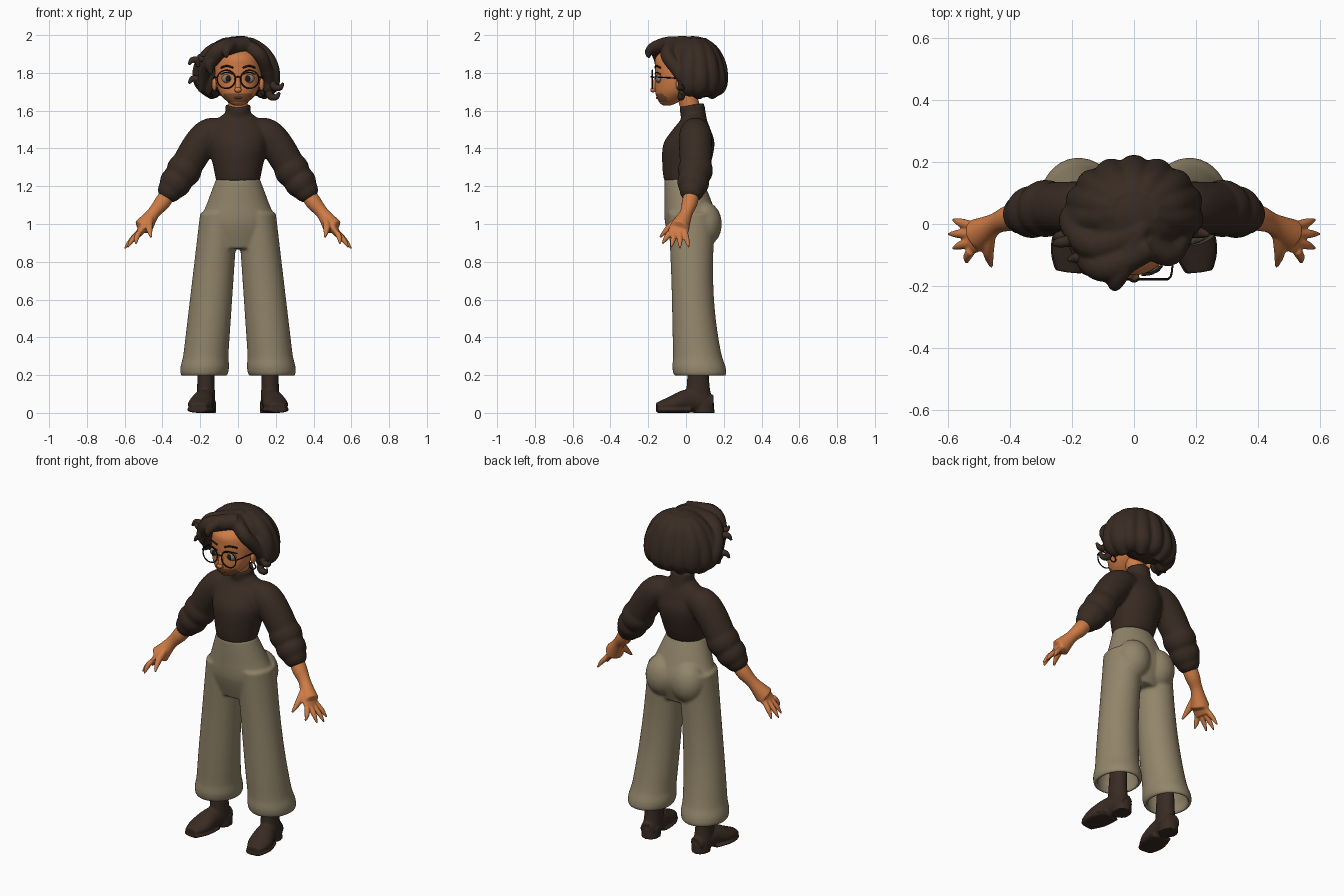
import bpy, bmesh, math
from mathutils import Vector, Matrix

default_cube = bpy.data.objects.get("Cube")
if default_cube:
    bpy.data.objects.remove(default_cube)

X, Y, Z = Matrix.Identity(3)
SIDES = {"left": 1, "right": -1}


def material(name, *rgb):
    mat = bpy.data.materials.new(name)
    mat.use_nodes = True
    mat.diffuse_color = (*rgb, 1)
    shader = mat.node_tree.nodes["Principled BSDF"]
    shader.inputs["Base Color"].default_value = (*rgb, 1)
    shader.inputs["Roughness"].default_value = .8
    return mat


DARK = material("dark_brown", .04, .024, .016)
KHAKI = material("khaki_cloth", .29, .235, .145)
SKIN = material("warm_skin", .62, .2, .06)
MOUTH = material("shaded_skin", .25, .09, .035)
EYE = material("eye_grey", .26, .2, .14)
BLACK = material("near_black", .012, .01, .01)


def spline(points, steps):
    """Catmull-Rom interpolation through tuples of any length."""
    out, last = [], len(points) - 1
    for i in range(last):
        before, start, end, after = [points[max(0, min(last, i + k))] for k in (-1, 0, 1, 2)]
        for s in range(steps):
            t = s / steps
            out.append([b + t / 2 * (c - a + t * (2*a - 5*b + 4*c - d + t * (3*(b - c) + d - a)))
                        for a, b, c, d in zip(before, start, end, after)])
    return out + [list(points[-1])]


def tube(bm, points, side=1, first=Y, flat=False, sides=24, steps=5):
    """Loft ellipses along (x, y, z, radius_u[, radius_v]); side=-1 mirrors."""
    path = spline(points, steps)
    u, rings = first, []
    for i, point in enumerate(path):
        ahead, behind = path[min(i + 1, len(path) - 1)], path[max(i - 1, 0)]
        tangent = Z if flat else (Vector(ahead[:3]) - Vector(behind[:3])).normalized()
        u = (u - tangent * u.dot(tangent)).normalized()
        v = tangent.cross(u)
        ring = []
        for k in range(sides):
            angle = math.tau * k / sides
            co = Vector(point[:3]) + u * point[3] * math.cos(angle) + v * point[-1] * math.sin(angle)
            ring.append(bm.verts.new((co.x * side, co.y, co.z)))
        rings.append(ring)
    for lower, upper in zip(rings, rings[1:]):
        for k in range(sides):
            bm.faces.new((lower[k], lower[k - 1], upper[k - 1], upper[k]))
    bm.faces.new(rings[0])
    bm.faces.new(rings[-1][::-1])


def stack(bm, rows, x=0, side=1):
    """Loft horizontal rings from (z, y, half_width, half_depth)."""
    tube(bm, [(x, y, z, depth, width) for z, y, width, depth in rows], side, flat=True, sides=48)


def blob(bm, centre, radii, side=1):
    place = Matrix.Translation((centre[0] * side, *centre[1:]))
    bmesh.ops.create_uvsphere(bm, u_segments=24, v_segments=16, radius=1,
                              matrix=place @ Matrix.Diagonal((*radii, 1)))


def lock(bm, radius, *points, side=1, sides=24):
    """A strand that tapers to a soft tip."""
    last = len(points) - 1
    tube(bm, [(*p, radius * (1 - .7 * (i / last) ** 3)) for i, p in enumerate(points)],
         side, first=X, sides=sides)


def wire(bm, *points, side=1, thick=.0035):
    tube(bm, [(*p, thick) for p in points], side, first=X, sides=8)


def hoop(bm, centre, radius, side):
    """A wire circle facing the front."""
    angles = [math.tau * k / 16 for k in range(17)]
    wire(bm, *(Vector(centre) + (X * math.cos(a) + Z * math.sin(a)) * radius for a in angles), side=side)


def finish(name, bm, *mats, voxel=0, smooth=3):
    bmesh.ops.recalc_face_normals(bm, faces=bm.faces)
    for face in bm.faces:
        face.smooth = True
    mesh = bpy.data.meshes.new(name)
    bm.to_mesh(mesh)
    bm.free()
    for mat in mats:
        mesh.materials.append(mat)
    ob = bpy.data.objects.new(name, mesh)
    bpy.context.scene.collection.objects.link(ob)
    if voxel:  # fuse overlapping volumes into one soft surface
        fuse = ob.modifiers.new("fuse", 'REMESH')
        fuse.mode, fuse.voxel_size, fuse.use_smooth_shade = 'VOXEL', voxel, True
        soften = ob.modifiers.new("soften", 'SMOOTH')
        soften.factor, soften.iterations = .5, smooth


# Trousers: hips, seat and wide hollow legs that flare to a puffed hem
def leg_ring(f, inset=0):
    cuff = .008 * math.exp(-((f - .95) / .04) ** 2) - inset
    return (.1 + .08 * f, .03 + .045 * f ** 3, 1.06 - .86 * f,
            .125 + .012 * f - .02 * math.sin(math.pi * f) + cuff, .1 + .022 * f + cuff)


bm = bmesh.new()
stack(bm, [(1.24, -.015, .115, .1), (1.12, .01, .16, .125), (1, .03, .2, .14), (.87, .03, .16, .1)])
for side in SIDES.values():
    blob(bm, (.085, .095, 1), (.1, .095, .12), side)
    outside = [leg_ring(k / 20) for k in range(21)]
    inside = [leg_ring(1 - k / 20, .02) for k in range(10)]
    tube(bm, outside + inside, side, flat=True, sides=40, steps=2)
finish("trousers", bm, KHAKI, voxel=.009)

# Sweater: torso, roll collar and sleeves pushed up into fat folds
bm = bmesh.new()
stack(bm, [(1.225, -.01, .115, .105), (1.3, 0, .13, .125), (1.42, .015, .155, .136),
           (1.5, .03, .15, .1), (1.55, .04, .115, .07), (1.59, .035, .065, .055)])
tube(bm, [(0, .045, 1.54, .067), (0, .03, 1.63, .067)])
for side in SIDES.values():
    tube(bm, [(.08, .05, 1.49, .07), (.15, .05, 1.475, .085), (.21, .05, 1.41, .087),
              (.29, .05, 1.28, .08), (.376, .03, 1.152, .055)], side)
    for along, radius in ((0, .093), (.55, .085), (.9, .067)):
        centre = Vector((.285, .05, 1.285)).lerp((.365, .03, 1.17), along)
        blob(bm, centre, [radius] * 3, side)
finish("sweater", bm, DARK, voxel=.009)

# Arms: bare forearms, palms, fanned fingers and thumbs
for label, side in SIDES.items():
    bm = bmesh.new()
    tube(bm, [(.35, .035, 1.19, .04), (.4, .02, 1.115, .042), (.45, 0, 1.055, .034, .03),
              (.51, -.038, .97, .054, .022), (.53, -.044, .94, .046, .016)], side)
    for i in range(4):
        reach = (i - 1) ** 2
        knuckle = Vector((.525, -.005 - .027 * i, .955))
        tip = Vector((.6 - .015 * reach, .015 - .047 * i, .87 + .006 * reach))
        lock(bm, .015, knuckle, knuckle.lerp(tip, .5) + X * .005, tip, side=side)
    lock(bm, .02, (.465, -.03, 1.03), (.47, -.09, .98), (.46, -.138, .93), side=side)
    finish(label + "_arm", bm, SKIN, voxel=.005)

# Boots: shaft, rounded foot turned out at the toe, sole and heel block
FOOT = [(.165, .14, .05, .04, .045), (.18, .02, .064, .054, .062),
        (.2, -.08, .045, .066, .042), (.21, -.155, .034, .04, .02)]
for label, side in SIDES.items():
    bm = bmesh.new()
    stack(bm, [(.3, .068, .042, .052), (.15, .064, .046, .06), (.06, .07, .05, .07)], .17, side)
    tube(bm, FOOT, side, first=X)
    tube(bm, [(x, y, .016, width + .006, .016) for x, y, _, width, _ in FOOT[1:]], side, first=X)
    stack(bm, [(.06, .092, .05, .055), (0, .095, .052, .056)], .167, side)
    finish(label + "_boot", bm, DARK, voxel=.006, smooth=2)

# Head: skull and jaw, with a shaded mouth area chosen by position
bm = bmesh.new()
stack(bm, [(1.628, -.1, .02, .02), (1.64, -.095, .045, .043), (1.67, -.078, .08, .077),
           (1.71, -.06, .105, .104), (1.77, -.045, .119, .118), (1.83, -.035, .122, .13),
           (1.89, -.02, .11, .135), (1.95, 0, .06, .07)])
for face in bm.faces:
    spot = face.calc_center_median()
    face.material_index = int(1.643 < spot.z < 1.693 and spot.y < -.1 and abs(spot.x) < .075)
finish("head", bm, SKIN, MOUTH)

bm = bmesh.new()
tube(bm, [(0, .035, 1.57, .05), (0, 0, 1.7, .053)])
finish("neck", bm, SKIN)

bm = bmesh.new()
tube(bm, [(0, -.152, 1.785, .01), (0, -.164, 1.74, .014), (0, -.168, 1.7, .016)])
blob(bm, (0, -.175, 1.71), (.018, .014, .014))
finish("nose", bm, SKIN)

bm = bmesh.new()
blob(bm, (0, -.15, 1.668), (.024, .009, .006))
finish("lips", bm, MOUTH)

# Ears, eyes, irises with brows, glasses and hoop earrings, mirrored in pairs
ears, eyes, irises, glasses, earrings = [bmesh.new() for _ in range(5)]
for side in SIDES.values():
    blob(ears, (.125, -.03, 1.74), (.014, .024, .036), side)
    blob(eyes, (.055, -.143, 1.77), (.032, .017, .024), side)
    blob(irises, (.053, -.154, 1.77), (.015, .009, .017), side)
    for height, thick in ((1.793, .003), (1.827, .005)):
        wire(irises, (.025, -.163, height), (.06, -.158, height + .01), (.09, -.135, height),
             side=side, thick=thick)
    hoop(glasses, (.062, -.178, 1.766), .048, side)
    wire(glasses, (.108, -.178, 1.775), (.122, -.155, 1.778), (.13, -.03, 1.77), side=side)
    wire(glasses, (.016, -.178, 1.775), (0, -.185, 1.78), side=side)
    hoop(earrings, (.122, -.035, 1.69), .02, side)
finish("ears", ears, SKIN)
finish("eyes", eyes, EYE)
finish("irises_and_brows", irises, BLACK)
finish("glasses", glasses, BLACK)
finish("earrings", earrings, BLACK)

# Hair: crown, wavy bob locks fanned round the back, then a swept fringe
bm = bmesh.new()
blob(bm, (0, .035, 1.87), (.165, .15, .125))
blob(bm, (0, .09, 1.77), (.16, .11, .1))
for i in range(9):
    angle = math.radians(25 * i - 10)
    wave = .01 * (-1) ** i
    rings = [(.05, 1.95, .045), (.125, 1.9, .05), (.17, 1.81 + wave, .052),
             (.165, 1.73, .052), (.125, 1.68 + wave, .022)]
    tube(bm, [(reach * math.cos(angle), .04 + .75 * reach * math.sin(angle), z, radius)
              for reach, z, radius in rings])
lock(bm, .046, (.05, -.07, 1.95), (-.08, -.14, 1.93), (-.14, -.12, 1.87), (-.18, -.06, 1.8), (-.2, -.02, 1.7))
lock(bm, .05, (.03, -.02, 1.95), (-.12, -.07, 1.91), (-.19, -.01, 1.83), (-.2, .03, 1.75), (-.17, .04, 1.69))
lock(bm, .038, (.03, -.06, 1.95), (.11, -.1, 1.9), (.15, -.05, 1.82), (.165, -.01, 1.75), (.155, .01, 1.69))
lock(bm, .033, (.03, 0, 1.965), (-.03, -.13, 1.95), (-.06, -.19, 1.92), (-.06, -.2, 1.88))
lock(bm, .03, (-.1, -.14, 1.9), (-.15, -.14, 1.85), (-.14, -.14, 1.79))
finish("hair", bm, DARK, voxel=.008)

# Loose curls: each hooks from a root through half a turn
bm = bmesh.new()
CURLS = [(-.15, 1.9, -.1, 1), (-.2, 1.84, -.05, -1), (-.2, 1.74, -.03, -1), (.18, 1.75, -.02, 1), (.16, 1.7, -.02, 1)]
for x, z, y, turn in CURLS:
    out = math.copysign(.03, x)
    hook = [(x + out * (1 - math.cos(k)), y - .005 * k, z - .03 * turn * math.sin(k)) for k in range(4)]
    lock(bm, .02, *hook, sides=12)
finish("hair_curls", bm, DARK)
